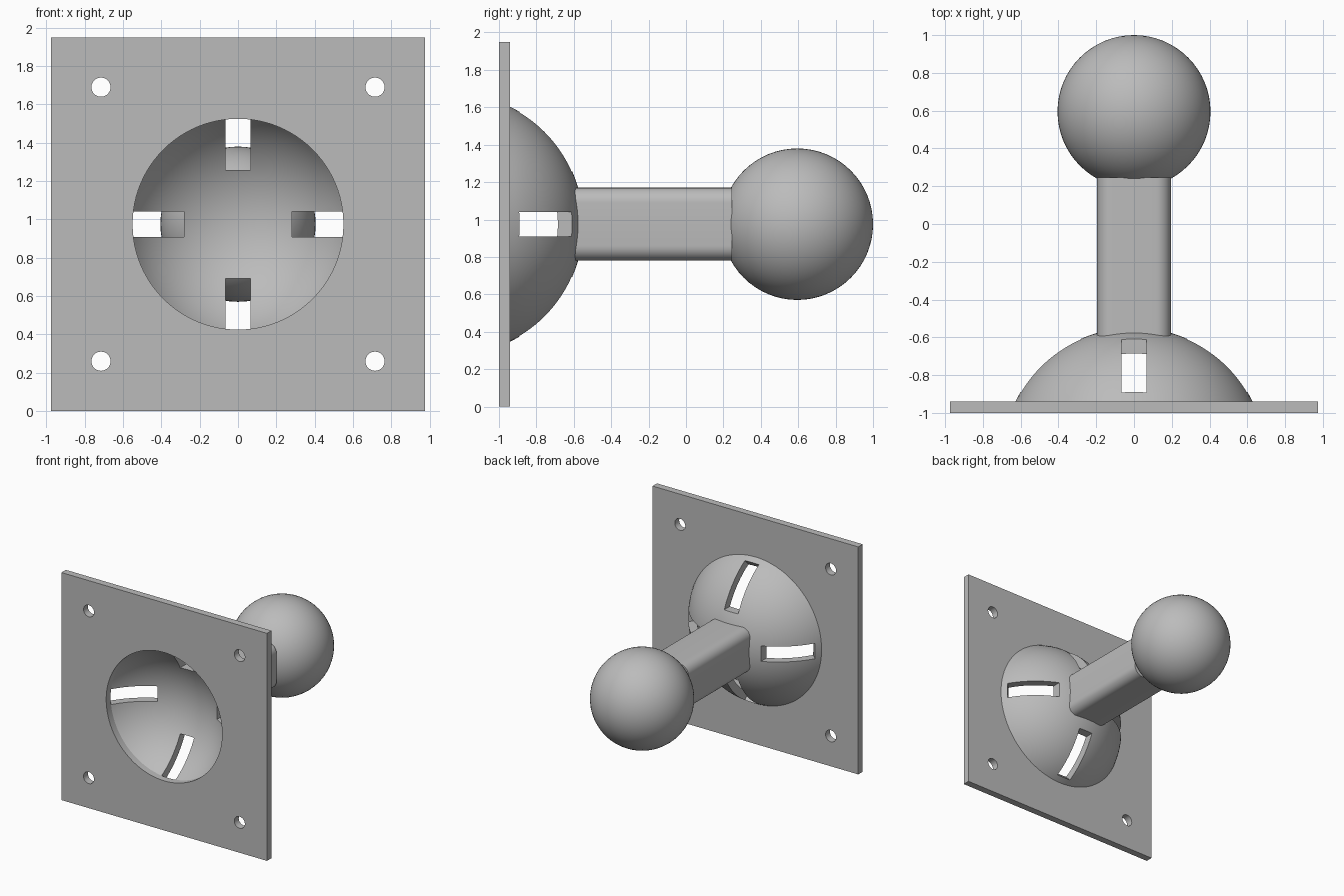
import bpy, bmesh, math
from mathutils import Matrix, Vector

if "Cube" in bpy.data.objects:
    bpy.data.objects.remove(bpy.data.objects["Cube"])

MID = 0.975          # height of the socket axis
BACK = -0.94         # rear face of the plate
FRONT = -1.0

grey = bpy.data.materials.new("plain_grey")
grey.use_nodes = True
grey.diffuse_color = (0.5, 0.5, 0.5, 1)
grey.node_tree.nodes["Principled BSDF"].inputs["Base Color"].default_value = (0.5, 0.5, 0.5, 1)


def make(name, bm, helper=False):
    bmesh.ops.recalc_face_normals(bm, faces=bm.faces)
    mesh = bpy.data.meshes.new(name)
    bm.to_mesh(mesh)
    bm.free()
    ob = bpy.data.objects.new(name, mesh)
    bpy.context.collection.objects.link(ob)
    mesh.materials.append(grey)
    if helper:
        ob.hide_render = True
        ob.hide_set(True)
    return ob


def prism(bm, points, offset):
    """Extrude a flat outline along a vector."""
    face = bm.faces.new([bm.verts.new(p) for p in points])
    ext = bmesh.ops.extrude_face_region(bm, geom=[face])
    bmesh.ops.translate(bm, verts=[v for v in ext["geom"] if isinstance(v, bmesh.types.BMVert)], vec=offset)


def circle(x, z, r, y, n):
    return [(x + r * math.cos(math.tau * i / n), y, z + r * math.sin(math.tau * i / n)) for i in range(n)]


def cut(ob, cutter):
    mod = ob.modifiers.new("cut", 'BOOLEAN')
    mod.operation = 'DIFFERENCE'
    mod.solver = 'EXACT'
    mod.object = cutter


def smooth(ob):
    bpy.ops.object.select_all(action='DESELECT')
    ob.select_set(True)
    bpy.context.view_layer.objects.active = ob
    for mod in list(ob.modifiers):
        bpy.ops.object.modifier_apply(modifier=mod.name)
    bpy.ops.object.shade_smooth_by_angle(angle=math.radians(30))


# Mounting plate with the socket opening and four screw holes
bm = bmesh.new()
prism(bm, [(x, FRONT, MID + z) for x, z in ((-MID, -MID), (MID, -MID), (MID, MID), (-MID, MID))],
      Vector((0, BACK - FRONT, 0)))
plate = make("mounting_plate", bm)

bm = bmesh.new()
prism(bm, circle(0, MID, 0.55, -1.1, 96), Vector((0, 0.3, 0)))
for sx in (-1, 1):
    for sz in (-1, 1):
        prism(bm, circle(sx * 0.715, MID + sz * 0.715, 0.05, -1.1, 32), Vector((0, 0.3, 0)))
cut(plate, make("hole_cutter", bm, True))
smooth(plate)

# Hollow dome, a revolved shell
CENTRE = -1.249


def arc(radius, n=24):
    end = math.acos((BACK - 0.004 - CENTRE) / radius)
    return [(radius * math.sin(end * i / n), CENTRE + radius * math.cos(end * i / n)) for i in range(n + 1)]


bm = bmesh.new()
profile = arc(0.70) + arc(0.631)[::-1]
verts = [bm.verts.new((r, y, MID)) for r, y in profile]
edges = [bm.edges.new(pair) for pair in zip(verts, verts[1:])]
bmesh.ops.spin(bm, geom=verts + edges, cent=(0, 0, MID), axis=(0, 1, 0),
               angle=math.tau, steps=96, use_duplicate=False)
bmesh.ops.remove_doubles(bm, verts=bm.verts, dist=0.0002)
dome = make("socket_dome", bm)

# Four slots around the dome
bm = bmesh.new()
outline = [(0.283, -0.80), (0.283, -0.5), (0.8, -0.5), (0.8, -0.69), (0.547, -0.943)]
for k in range(4):
    turn = Matrix.Rotation(k * math.pi / 2, 3, 'Y')
    lift = Vector((0, 0, MID))
    prism(bm, [turn @ Vector((r, y, -0.066)) + lift for r, y in outline], turn @ Vector((0, 0, 0.132)))
cut(dome, make("slot_cutter", bm, True))
smooth(dome)

# Stem with a rounded square section
bm = bmesh.new()
HALF, ROUND, STEPS = 0.195, 0.08, 8
section = []
for q in range(4):
    mid_angle = math.pi / 4 + q * math.pi / 2
    cx = math.copysign(HALF - ROUND, math.cos(mid_angle))
    cz = math.copysign(HALF - ROUND, math.sin(mid_angle))
    for i in range(STEPS + 1):
        a = (q + i / STEPS) * math.pi / 2
        section.append((cx + ROUND * math.cos(a), -0.605, MID + cz + ROUND * math.sin(a)))
prism(bm, section, Vector((0, 0.85, 0)))
smooth(make("stem", bm))

# Ball at the far end
bm = bmesh.new()
bmesh.ops.create_uvsphere(bm, u_segments=64, v_segments=32, radius=0.405,
                          matrix=Matrix.Translation((0, 0.595, MID)) @ Matrix.Rotation(math.pi / 2, 4, 'X'))
smooth(make("ball", bm))
